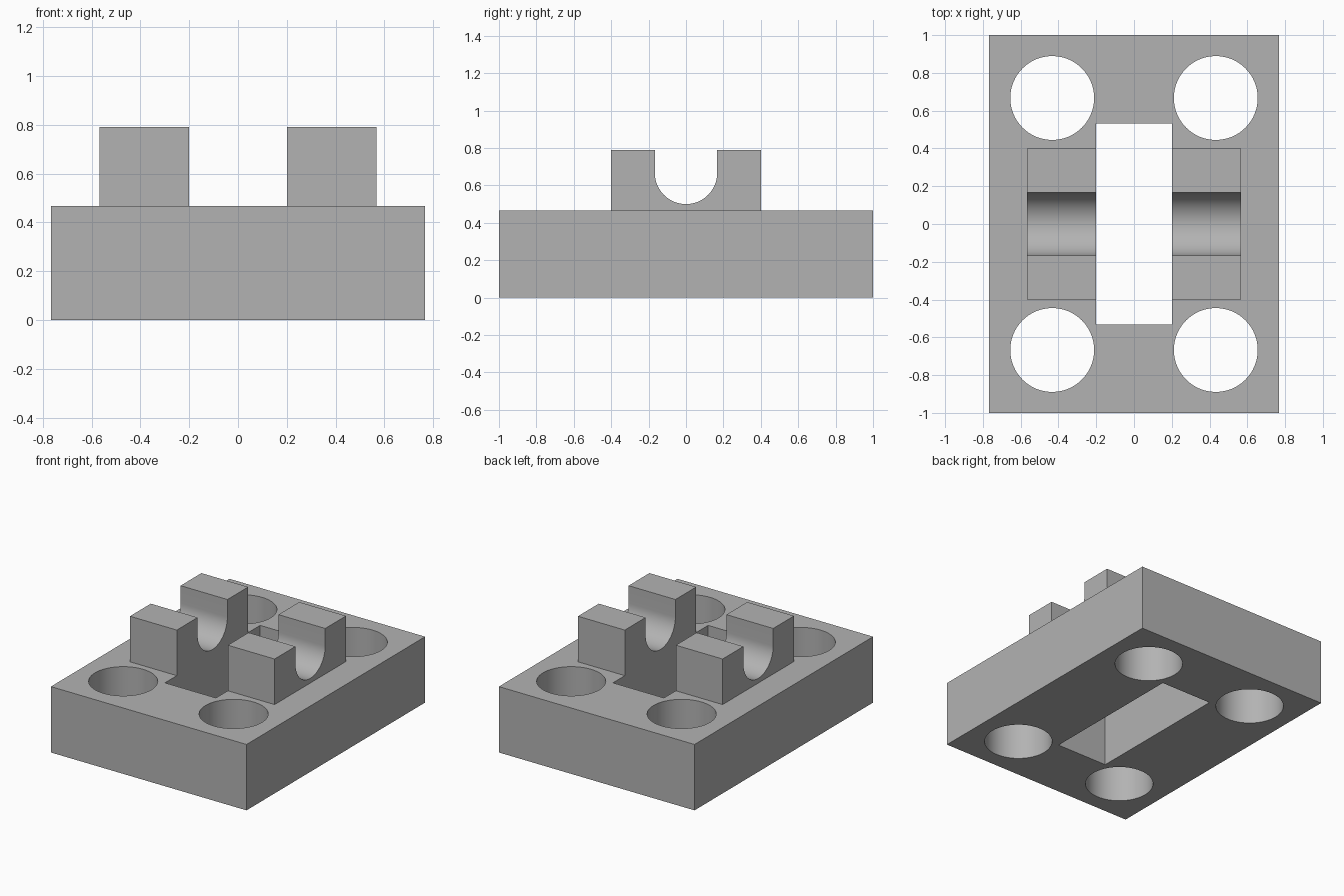
import bpy
import bmesh
from math import cos, sin, pi, radians

cube = bpy.data.objects.get("Cube")
if cube:
    bpy.data.objects.remove(cube, do_unlink=True)

# Main dimensions
HALF_X, HALF_Y, BASE_H = 0.767, 1.0, 0.467
SADDLE_X, SADDLE_Y, TOP = 0.567, 0.4, 0.79
GROOVE_R, GROOVE_Z = 0.167, 0.667
SLOT_X, SLOT_Y = 0.2, 0.533
HOLE_X, HOLE_Y, HOLE_R = 0.433, 0.667, 0.222

grey = bpy.data.materials.new("light_grey")
grey.use_nodes = True
colour = (0.45, 0.45, 0.45, 1)
grey.diffuse_color = colour
grey.node_tree.nodes["Principled BSDF"].inputs["Base Color"].default_value = colour


def prism(name, outline, offset):
    """Extrude a planar outline of 3D points along an offset."""
    bm = bmesh.new()
    face = bm.faces.new([bm.verts.new(p) for p in outline])
    result = bmesh.ops.extrude_face_region(bm, geom=[face], use_keep_orig=True)
    moved = [g for g in result["geom"] if isinstance(g, bmesh.types.BMVert)]
    bmesh.ops.translate(bm, verts=moved, vec=offset)
    bmesh.ops.recalc_face_normals(bm, faces=bm.faces)
    mesh = bpy.data.meshes.new(name)
    bm.to_mesh(mesh)
    bm.free()
    mesh.materials.append(grey)
    obj = bpy.data.objects.new(name, mesh)
    bpy.context.collection.objects.link(obj)
    return obj


def rectangle(x, y, z):
    return [(-x, -y, z), (x, -y, z), (x, y, z), (-x, y, z)]


def combine(target, tool, operation):
    """Apply a boolean and discard the tool object."""
    mod = target.modifiers.new(operation, "BOOLEAN")
    mod.object, mod.operation, mod.solver = tool, operation, "EXACT"
    bpy.context.view_layer.objects.active = target
    bpy.ops.object.modifier_apply(modifier=mod.name)
    bpy.data.objects.remove(tool, do_unlink=True)


# Base plate
block = prism("slotted_bearing_block", rectangle(HALF_X, HALF_Y, 0), (0, 0, BASE_H))

# Saddle with a round-bottomed groove, sunk a little into the base
STEPS = 32
arc = [(GROOVE_R * cos(a), GROOVE_Z - GROOVE_R * sin(a))
       for a in (pi * i / STEPS for i in range(STEPS + 1))]
profile = [(-SADDLE_Y, BASE_H / 2), (SADDLE_Y, BASE_H / 2), (SADDLE_Y, TOP),
           (GROOVE_R, TOP), *arc, (-GROOVE_R, TOP), (-SADDLE_Y, TOP)]
saddle = prism("saddle", [(-SADDLE_X, y, z) for y, z in profile], (2 * SADDLE_X, 0, 0))
combine(block, saddle, "UNION")

# Central slot, splitting the saddle in two
slot = prism("slot_cutter", rectangle(SLOT_X, SLOT_Y, -0.1), (0, 0, 1.2))
combine(block, slot, "DIFFERENCE")

# Four bolt holes
SIDES = 64
for sx in (-1, 1):
    for sy in (-1, 1):
        ring = [(sx * HOLE_X + HOLE_R * cos(2 * pi * i / SIDES),
                 sy * HOLE_Y + HOLE_R * sin(2 * pi * i / SIDES), -0.1)
                for i in range(SIDES)]
        combine(block, prism("hole_cutter", ring, (0, 0, 1.2)), "DIFFERENCE")

# Smooth curved walls, crisp edges
bpy.ops.object.select_all(action="DESELECT")
block.select_set(True)
bpy.context.view_layer.objects.active = block
bpy.ops.object.shade_smooth_by_angle(angle=radians(30))
